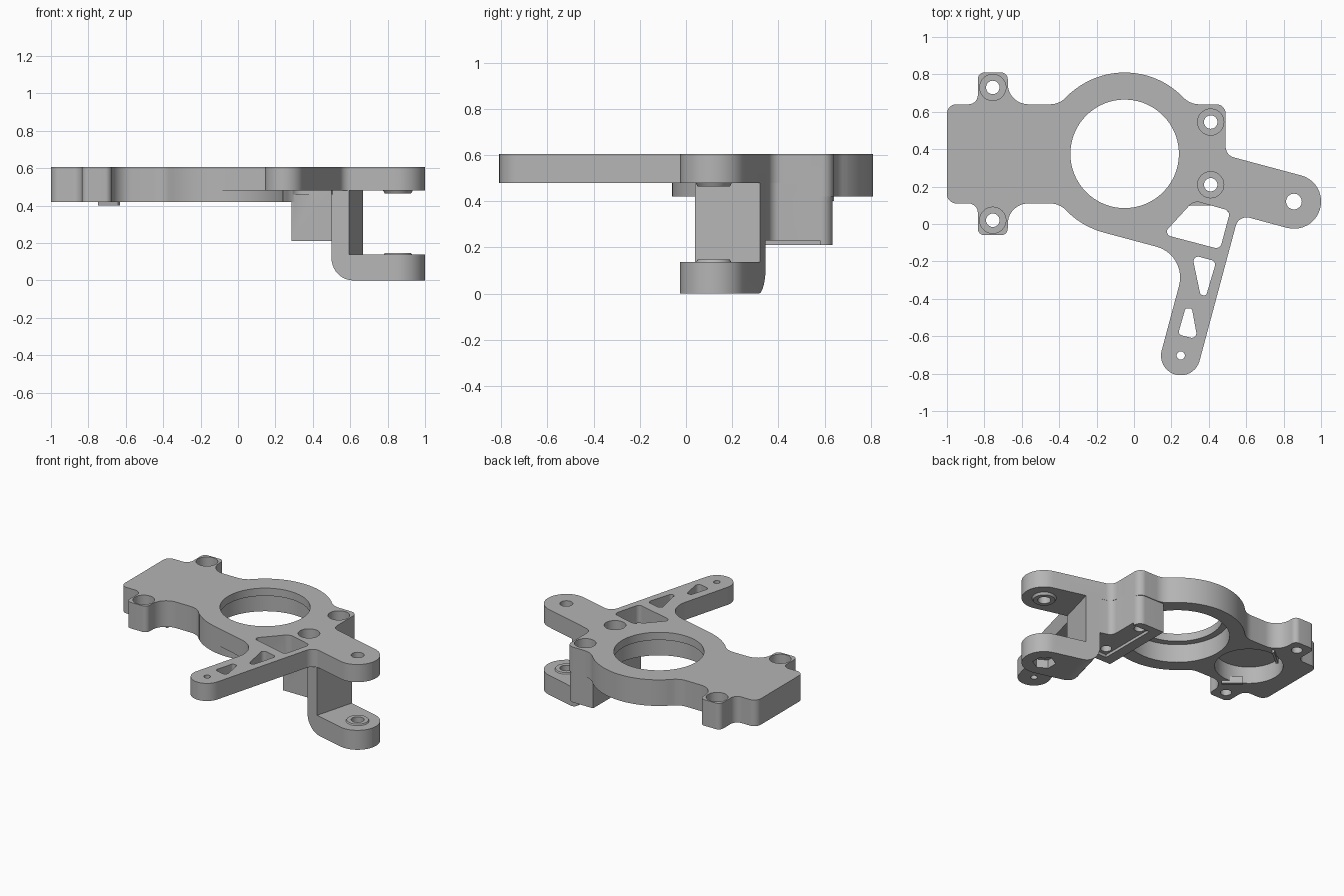
import bpy, bmesh
from math import pi, cos, sin, radians, tan
from mathutils import Matrix, Vector

cube = bpy.data.objects.get("Cube")
if cube:
    bpy.data.objects.remove(cube)

grey = bpy.data.materials.new("grey_metal")
grey.use_nodes = True
GREY = (0.46, 0.46, 0.46, 1)
grey.diffuse_color = GREY
grey.node_tree.nodes["Principled BSDF"].inputs["Base Color"].default_value = GREY

TOP = 0.605
TILT = Matrix.Rotation(radians(-15), 4, 'Z')          # frame of the two arms
# side-profile frame: local x along the clevis, local y up
SIDE = TILT @ Matrix.Rotation(radians(90), 4, 'X')
RING = (-0.05, 0.375)
PIVOT = (0.855, 0.12)
BOLTS = [(-0.755, 0.73), (-0.755, 0.02), (0.41, 0.545), (0.41, 0.21)]


def rounded(points, steps=10):
    """Polygon with a fillet radius as the optional third value of each corner."""
    out = []
    for i, p in enumerate(points):
        here = Vector(p[:2])
        if len(p) < 3:
            out.append(here)
            continue
        a = (Vector(points[i - 1][:2]) - here).normalized()
        b = (Vector(points[(i + 1) % len(points)][:2]) - here).normalized()
        half = a.angle(b) / 2
        mid = here + (a + b).normalized() * (p[2] / sin(half))
        start = here + a * (p[2] / tan(half)) - mid
        end = here + b * (p[2] / tan(half)) - mid
        sweep = start.angle_signed(end)
        for k in range(steps + 1):
            out.append(mid + Matrix.Rotation(-sweep * k / steps, 2) @ start)
    return out


def prism(name, pts, z0, z1, matrix=Matrix()):
    bm = bmesh.new()
    face = bm.faces.new([bm.verts.new((p[0], p[1], z0)) for p in pts])
    ext = bmesh.ops.extrude_face_region(bm, geom=[face])["geom"]
    bmesh.ops.translate(bm, vec=(0, 0, z1 - z0),
                        verts=[g for g in ext if isinstance(g, bmesh.types.BMVert)])
    bmesh.ops.transform(bm, matrix=matrix, verts=bm.verts)
    bmesh.ops.recalc_face_normals(bm, faces=bm.faces)
    return to_object(name, bm)


def to_object(name, bm):
    mesh = bpy.data.meshes.new(name)
    bm.to_mesh(mesh)
    bm.free()
    mesh.materials.append(grey)
    ob = bpy.data.objects.new(name, mesh)
    bpy.context.collection.objects.link(ob)
    return ob


def disc(name, c, r, z0, z1, n=64, r2=None):
    bm = bmesh.new()
    bmesh.ops.create_cone(bm, cap_ends=True, segments=n, radius1=r,
                          radius2=r if r2 is None else r2, depth=z1 - z0,
                          matrix=Matrix.Translation((*c, (z0 + z1) / 2)))
    return to_object(name, bm)


def combine(ob, others, operation):
    """Apply booleans and remove the helper parts."""
    for other in others:
        mod = ob.modifiers.new("bool", 'BOOLEAN')
        mod.operation, mod.solver, mod.object = operation, 'EXACT', other
        bpy.context.view_layer.update()
        graph = bpy.context.evaluated_depsgraph_get()
        mesh = bpy.data.meshes.new_from_object(ob.evaluated_get(graph))
        ob.modifiers.clear()
        ob.data = mesh
        bpy.data.objects.remove(other)


# Thick main body: mounting block with ears, symmetric about the ring centre
half = [(0.49, 0.64, 0.05), (0.30, 0.64, 0.12), (0.24, 0.70), (-0.34, 0.70),
        (-0.40, 0.64, 0.12), (-0.675, 0.64, 0.11), (-0.675, 0.81, 0.035),
        (-0.835, 0.81, 0.035), (-0.835, 0.64, 0.05), (-1, 0.64, 0.05)]
mirrored = [(p[0], 2 * RING[1] - p[1], *p[2:]) for p in reversed(half)]
frame = prism("main_frame", rounded(half + mirrored), 0.42, TOP)
ring = disc("ring", RING, 0.435, 0.42, TOP, 128)

# Thin plate carrying the long arm and the upper clevis ear
plate = prism("arm_plate", rounded([
    (0.318, -0.72, 0.104), (0.528, -0.72, 0.104), (0.528, 0.192, 0.06),
    (0.94, 0.192, 0.144), (0.94, 0.482, 0.144), (0.378, 0.482, 0.06),
    (0.344, 0.61), (-0.145, 0.61), (-0.145, -0.086), (0.318, -0.086, 0.17)]),
    0.48, TOP, TILT)

# Column under the two right-hand bolts, with a shallow step below
column = prism("bolt_column", rounded([
    (0.285, 0.10), (0.51, 0.10), (0.595, 0.338), (0.49, 0.367, 0.05),
    (0.49, 0.635, 0.05), (0.285, 0.635)]), 0.21, 0.5)
step = prism("step", [(0.36, 0.15), (0.7, 0.15), (0.7, 0.58), (0.36, 0.58)], 0.1, 0.23)
combine(column, [step], 'DIFFERENCE')

# Lower clevis: bent web and round-ended ear
clevis = prism("lower_clevis", rounded([
    (0.466, 0, 0.12), (1, 0), (1, 0.138), (0.564, 0.138), (0.564, 0.5), (0.466, 0.5)]),
    -0.482, -0.192, SIDE)
ear_end = prism("ear_end", rounded([
    (0.4, 0.192), (0.94, 0.192, 0.144), (0.94, 0.482, 0.144), (0.4, 0.482)]),
    -0.1, 0.7, TILT)
combine(clevis, [ear_end], 'INTERSECT')

# Washer faces inside the clevis
lower_boss = disc("lower_boss", PIVOT, 0.085, 0.12, 0.147, r2=0.07)
upper_boss = disc("upper_boss", PIVOT, 0.07, 0.464, 0.50, r2=0.09)

combine(frame, [ring, plate, column, clevis, lower_boss, upper_boss], 'UNION')

# Bores, bolt holes and recesses
cutters = [
    disc("bore", RING, 0.335, 0.1, 0.55, 128),
    disc("lip_opening", RING, 0.29, 0.5, 0.7, 128),
    disc("round_pocket", (-0.65, RING[1]), 0.22, 0.3, 0.54),
    disc("pivot_hole", PIVOT, 0.042, -0.1, 0.7, 32),
    disc("hex_recess", PIVOT, 0.075, -0.1, 0.06, 6),
    disc("tip_hole", (0.25, -0.703), 0.022, 0.4, 0.7, 24),
]
for c in BOLTS:
    cutters.append(disc("bolt_hole", c, 0.036, 0.1, 0.7, 32))
    cutters.append(disc("counterbore", c, 0.07, 0.53, 0.7, 48))

# Lightening windows along the arm
windows = [
    [(0.155, -0.055, 0.025), (0.32, 0.125, 0.06), (0.515, 0.07, 0.03), (0.46, -0.135, 0.03)],
    [(0.31, -0.165, 0.025), (0.44, -0.20, 0.025), (0.385, -0.385, 0.016), (0.355, -0.378, 0.016)],
    [(0.275, -0.45, 0.015), (0.31, -0.452, 0.015), (0.34, -0.618, 0.025), (0.235, -0.59, 0.02)],
]
cutters += [prism("window", rounded(w), 0.46, 0.7) for w in windows]
combine(frame, cutters, 'DIFFERENCE')

# Small slanted ribs under the mounting block
ribs = []
for side in (-1, 1):
    at = Matrix.Translation((-0.69, RING[1] + side * 0.215, 0))
    turn = Matrix.Rotation(side * radians(40), 4, 'Z')
    ribs.append(prism("underside_rib", [(-0.07, -0.008), (0.07, -0.008), (0.07, 0.008),
                                        (-0.07, 0.008)], 0.4, 0.45, at @ turn))

bpy.ops.object.select_all(action='DESELECT')
for ob in [frame] + ribs:
    ob.select_set(True)
bpy.context.view_layer.objects.active = frame
bpy.ops.object.shade_smooth_by_angle(angle=radians(30))
